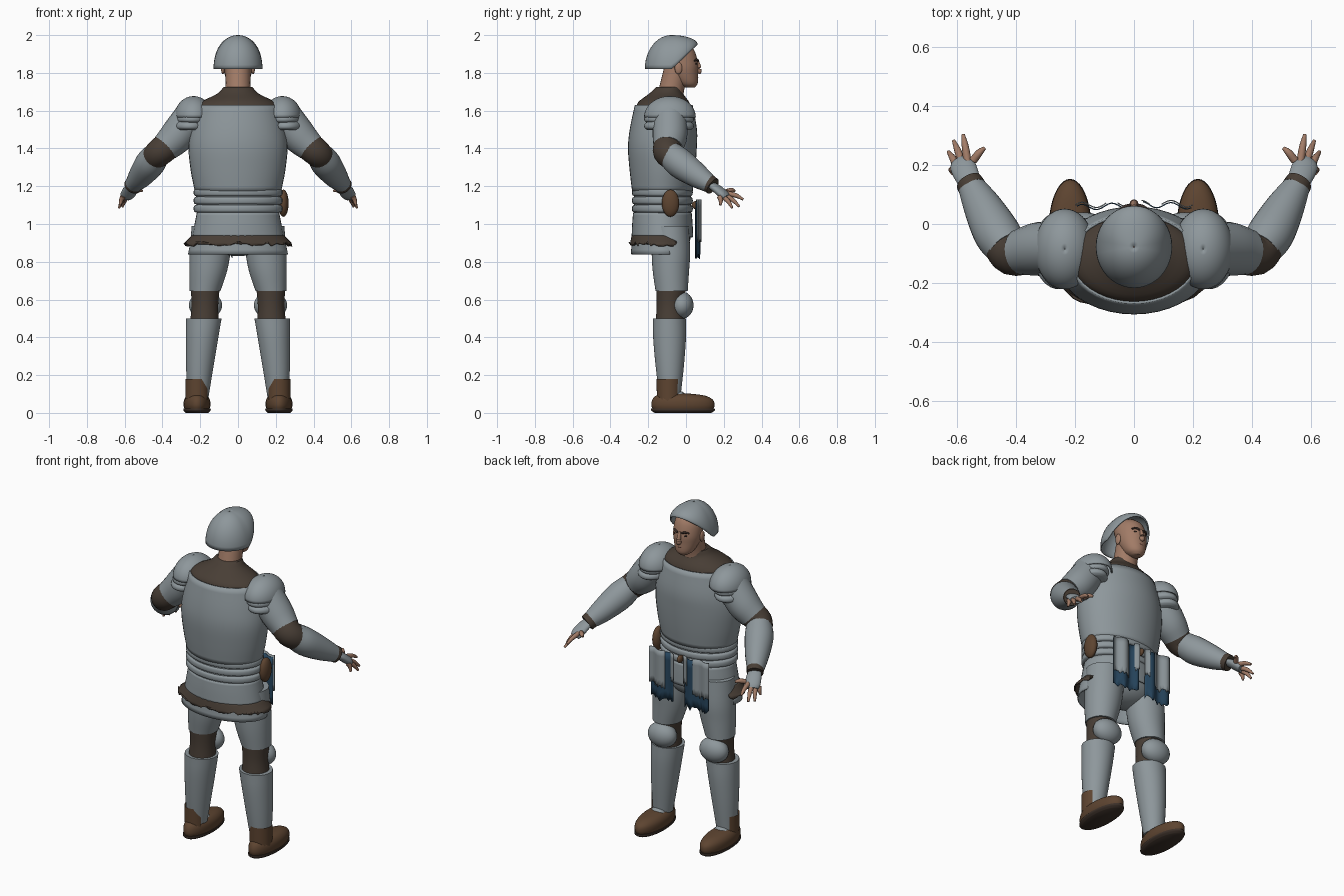
import bpy, bmesh, math, random
from mathutils import Vector

random.seed(4)
if "Cube" in bpy.data.objects:
    bpy.data.objects.remove(bpy.data.objects["Cube"])


def colour(name, *rgb):
    m = bpy.data.materials.new(name)
    m.use_nodes = True
    m.diffuse_color = (*rgb, 1)
    m.node_tree.nodes["Principled BSDF"].inputs["Base Color"].default_value = (*rgb, 1)
    return m


STEEL = colour("steel grey", .27, .31, .33)
FABRIC = colour("dark brown cloth", .065, .048, .036)
LEATHER = colour("brown leather", .11, .058, .03)
SOLE = colour("dark sole", .045, .03, .022)
SKIN = colour("skin", .36, .20, .135)
BLUE = colour("navy cloth", .02, .06, .11)
DARK = colour("brow brown", .04, .025, .02)
LIP = colour("lip", .22, .09, .07)


def finish(name, bm, mat, mirror=False, thick=0):
    bmesh.ops.recalc_face_normals(bm, faces=bm.faces)
    me = bpy.data.meshes.new(name)
    bm.to_mesh(me)
    bm.free()
    me.materials.append(mat)
    for p in me.polygons:
        p.use_smooth = True
    me.set_sharp_from_angle(angle=math.radians(45))
    ob = bpy.data.objects.new(name, me)
    bpy.context.collection.objects.link(ob)
    if mirror:
        ob.modifiers.new("Mirror", 'MIRROR')
    if thick:
        s = ob.modifiers.new("Thickness", 'SOLIDIFY')
        s.thickness, s.offset = thick, -1
    return ob


def skin(name, rows, mat, closed=True, cap=True, **kw):
    """Join rows of points into a surface."""
    bm = bmesh.new()
    vs = [[bm.verts.new(p) for p in row] for row in rows]
    n = len(vs[0])
    for a, b in zip(vs, vs[1:]):
        for i in range(n if closed else n - 1):
            j = (i + 1) % n
            bm.faces.new((a[i], a[j], b[j], b[i]))
    if closed and cap:
        bm.faces.new(vs[0])
        bm.faces.new(vs[-1])
    return finish(name, bm, mat, **kw)


def spline(keys, steps=4):
    """Smooth interpolation through key tuples."""
    k = [Vector(v) for v in keys]
    k = [2 * k[0] - k[1]] + k + [2 * k[-1] - k[-2]]
    out = []
    for a, b, c, d in zip(k, k[1:], k[2:], k[3:]):
        for s in range(steps):
            t = s / steps
            out.append(b + (c - a) * t / 2 + (2 * a - 5 * b + 4 * c - d) * t * t / 2
                       + (3 * b - a - 3 * c + d) * t ** 3 / 2)
    return out + [k[-2]]


def ring(x, y, z, rx, ry, arc=(0, 360), n=40):
    full = arc[1] - arc[0] == 360
    angs = [math.radians(arc[0] + (arc[1] - arc[0]) * i / (n if full else n - 1)) for i in range(n)]
    return [Vector((x + rx * math.cos(a), y + ry * math.sin(a), z)) for a in angs]


def stack(name, keys, mat, arc=(0, 360), ragged=0, steps=4, **kw):
    """Upright loft of (x, y, z, rx, ry) rings, optionally with a ragged hem."""
    rows = [ring(*k, arc=arc) for k in spline(keys, steps)]
    for p in rows[-1]:
        p.z += random.uniform(-ragged, ragged)
    return skin(name, rows, mat, closed=arc[1] - arc[0] == 360, **kw)


def limb(name, keys, mat, flat=1, n=24, **kw):
    """Tube through (x, y, z, radius) keys, square to its path."""
    ks = spline(keys)
    rows = []
    for i, k in enumerate(ks):
        d = ks[min(i + 1, len(ks) - 1)].xyz - ks[max(i - 1, 0)].xyz
        q = d.to_track_quat('Z', 'Y')
        rows.append([k.xyz + q @ p for p in ring(0, 0, 0, k.w, k.w * flat, n=n)])
    return skin(name, rows, mat, **kw)


def ball(name, c, r, mat, **kw):
    bm = bmesh.new()
    bmesh.ops.create_uvsphere(bm, u_segments=28, v_segments=16, radius=1)
    for v in bm.verts:
        v.co = Vector([c[i] + v.co[i] * r[i] for i in range(3)])
    return finish(name, bm, mat, **kw)


def dome(name, x, y, top, rx, ry, rim, mat, **kw):
    rows = []
    for i in range(13):
        t = math.radians(90 - 89 * i / 12)
        row = ring(x, y, 0, rx, ry)
        for p in row:
            low = rim(p.y)
            p.z = low + (top - low) * math.cos(t)
            p.x = x + (p.x - x) * math.sin(t)
            p.y = y + (p.y - y) * math.sin(t)
        rows.append(row)
    bm_ob = skin(name, rows, mat, cap=False, **kw)
    return bm_ob


# Head, neck and face
stack("head", [(0, .02, 1.722, .025, .025), (0, .008, 1.745, .052, .054), (0, -.012, 1.80, .073, .076),
               (0, -.022, 1.85, .08, .086), (0, -.045, 1.92, .076, .088), (0, -.05, 1.96, .04, .05)], SKIN)
limb("neck", [(0, -.085, 1.66, .072), (0, -.075, 1.72, .066), (0, -.05, 1.82, .066)], SKIN)
limb("nose", [(0, .058, 1.868, .008), (0, .068, 1.835, .011), (0, .068, 1.808, .015), (0, .062, 1.80, .008)], SKIN)
ball("mouth", (0, .056, 1.776), (.022, .009, .006), LIP)
ball("ear", (.08, -.04, 1.825), (.01, .02, .032), SKIN, mirror=True)
ball("eye", (.031, .052, 1.848), (.013, .007, .006), DARK, mirror=True)
limb("brow", [(.012, .064, 1.863, .005), (.032, .058, 1.87, .006), (.052, .044, 1.864, .004)], DARK,
     mirror=True)

# Helmet with a raised front rim
dome("helmet", 0, -.078, 2.0, .13, .14, lambda y: 1.82 + max(0, y + .074) * .96, STEEL, thick=.008)

# Torso armour
stack("collar", [(0, -.118, 1.60, .225, .15), (0, -.118, 1.645, .195, .135), (0, -.105, 1.69, .11, .09),
                 (0, -.09, 1.725, .076, .068)], FABRIC)
stack("breastplate", [(0, -.118, 1.63, .215, .153), (0, -.12, 1.5, .25, .178), (0, -.125, 1.4, .262, .182),
                      (0, -.125, 1.28, .25, .173), (0, -.125, 1.17, .228, .16)], STEEL, cap=False, thick=.008)
stack("waist", [(0, -.125, 1.2, .22, .152), (0, -.125, 1.04, .215, .15)], STEEL)
for i in range(3):
    z = 1.167 - i * .043
    stack("waist_band", [(0, -.125, z + .022, .217, .143), (0, -.125, z + .013, .233, .159),
                         (0, -.125, z - .013, .233, .159), (0, -.125, z - .022, .217, .143)], STEEL)
ball("belt_knob", (0, .055, 1.10), (.014, .025, .022), LEATHER)
ball("pouch", (.24, -.082, 1.11), (.028, .046, .072), LEATHER)

# Skirt, ragged trim and rear skirt plate
stack("skirt", [(0, -.125, 1.06, .218, .155), (0, -.125, 1.0, .23, .16), (0, -.125, .93, .243, .163)], STEEL,
      cap=False, thick=.006)
stack("skirt_trim", [(0, -.125, .94, .243, .162), (0, -.125, .915, .268, .168), (0, -.125, .895, .288, .172)],
      FABRIC, arc=(-206, 26), ragged=.014, thick=.008)
stack("rear_skirt", [(0, -.125, .935, .245, .16), (0, -.125, .84, .265, .167)], STEEL, arc=(-196, 16), thick=.008)
ball("hips", (0, -.1, .94), (.2, .125, .11), STEEL)

# Hanging cloths with torn plates over them
def hanging(name, x0, x1, top, low, shift, mat):
    xs = [x0 + (x1 - x0) * i / 14 for i in range(15)]
    hem = [low + random.uniform(-.014, .014) for x in xs]
    rows = [[(x, .066 + shift + .01 * math.sin(x * 62) - abs(x) * .04, top + (h - top) * s / 6)
             for x, h in zip(xs, hem)] for s in range(7)]
    skin(name, rows, mat, closed=False, thick=.004)


for s in (1, -1):
    hanging("blue_cloth", s * .03, s * .195, 1.12, .83, 0, BLUE)
    hanging("outer_cloth_plate", s * .095, s * .2, 1.13, .91, .007, STEEL)
    hanging("inner_cloth_plate", s * .025, s * .055, 1.13, .97, .007, STEEL)

# Legs
stack("thigh", [(.135, -.085, .99, .11, .1), (.148, -.08, .85, .108, .102), (.158, -.08, .75, .1, .096),
                (.175, -.076, .645, .082, .085)], STEEL, mirror=True)
stack("knee_cloth", [(.174, -.078, .67, .078, .08), (.175, -.085, .57, .07, .07), (.178, -.085, .48, .076, .076)],
      FABRIC, mirror=True)
ball("knee_cap", (.172, -.022, .57), (.088, .062, .072), STEEL, mirror=True)
stack("greave", [(.181, -.088, .5, .094, .088), (.19, -.087, .4, .086, .087), (.202, -.086, .25, .073, .075),
                 (.212, -.085, .085, .056, .056)], STEEL, mirror=True)
stack("ankle_guard", [(.216, -.09, .18, .063, .066), (.216, -.09, .07, .062, .064)], LEATHER,
      arc=(-150, 45), ragged=.01, mirror=True)
ball("instep_plate", (.212, -.035, .085), (.045, .035, .03), STEEL, mirror=True)

# Boots
stack("boot", [(.217, -.016, .015, .064, .158), (.217, -.016, .04, .071, .167), (.217, -.018, .07, .068, .16),
               (.217, -.03, .092, .052, .128), (.217, -.05, .103, .025, .06)], LEATHER, mirror=True)
stack("boot_sole", [(.217, -.016, 0, .06, .15), (.217, -.016, .012, .072, .168), (.217, -.016, .022, .072, .168)],
      SOLE, mirror=True)

# Shoulders
dome("shoulder_guard", .235, -.085, 1.677, .102, .137, lambda y: 1.565, STEEL, mirror=True, thick=.008)
for i in range(2):
    x, z = .245 + i * .01, 1.585 - i * .037
    stack("shoulder_lame", [(x, -.09, z, .07, .105), (x, -.09, z - .018, .086, .128),
                            (x, -.09, z - .038, .088, .13), (x, -.09, z - .05, .075, .115)], STEEL, mirror=True)

# Arms
limb("upper_arm", [(.24, -.085, 1.58, .09), (.32, -.085, 1.47, .092), (.385, -.095, 1.405, .078)], STEEL,
     mirror=True)
limb("elbow_cloth", [(.36, -.092, 1.425, .077), (.415, -.1, 1.38, .074), (.45, -.06, 1.345, .068)], FABRIC,
     mirror=True)
limb("forearm", [(.428, -.085, 1.37, .07), (.466, -.03, 1.32, .079), (.515, .06, 1.255, .065),
                 (.555, .132, 1.207, .045)], STEEL, mirror=True)
limb("wrist_cuff", [(.547, .12, 1.216, .048), (.56, .142, 1.2, .046)], FABRIC, mirror=True)

# Hands
limb("glove", [(.553, .13, 1.208, .034), (.568, .165, 1.185, .042), (.583, .2, 1.155, .043),
               (.59, .215, 1.14, .034)], STEEL, flat=.55, mirror=True)
for name, tip, spread in (("thumb", (.507, .258, 1.175), -.034), ("index_finger", (.58, .303, 1.13), -.016),
                          ("middle_finger", (.612, .282, 1.092), 0), ("ring_finger", (.63, .245, 1.085), .016),
                          ("little_finger", (.624, .182, 1.1), .03)):
    base = Vector((.58 + spread, .195 - spread * .6, 1.158 - spread * .4))
    mid = base.lerp(Vector(tip), .55) + Vector((0, .004, .006))
    limb(name, [(*base, .014), (*mid, .012), (*tip, .006)], SKIN, n=12, mirror=True)
